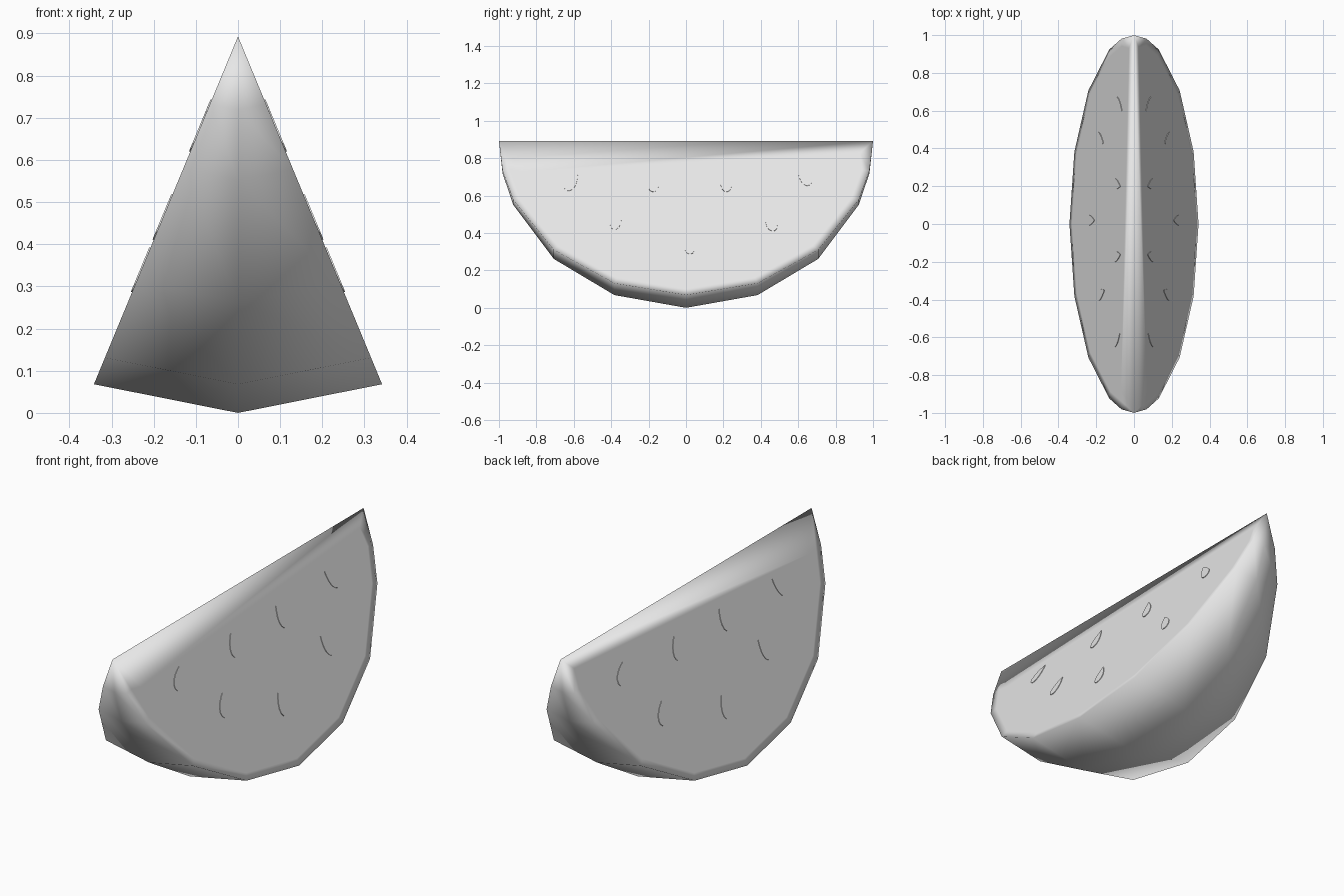
import bpy, bmesh
from math import sin, cos, pi, radians
from mathutils import Vector

if "Cube" in bpy.data.objects:
    bpy.data.objects.remove(bpy.data.objects["Cube"])

RADIUS = 0.893          # height of the wedge under its straight top edge
HALF = pi / 8           # half of the wedge angle

mat = bpy.data.materials.new("light grey")
mat.use_nodes = True
grey = (0.8, 0.8, 0.8, 1)
mat.diffuse_color = grey
mat.node_tree.nodes["Principled BSDF"].inputs["Base Color"].default_value = grey


def on_slice(y, depth, angle):
    """Point at a depth below the top edge, swung around that edge."""
    return Vector((depth * sin(angle), y, RADIUS - depth * cos(angle)))


def finish(bm, name, smooth):
    bmesh.ops.recalc_face_normals(bm, faces=bm.faces)
    for f in bm.faces:
        f.smooth = smooth
    mesh = bpy.data.meshes.new(name)
    bm.to_mesh(mesh)
    bm.free()
    mesh.materials.append(mat)
    obj = bpy.data.objects.new(name, mesh)
    bpy.context.collection.objects.link(obj)
    return obj


# Half-round profile of the slice, from the front tip to the back tip
steps = [0, 1, 2, 4, 6, 8, 10, 12, 14, 15, 16]
profile = [(-cos(k * pi / 16), RADIUS * sin(k * pi / 16)) for k in steps]

# Melon slice: curved rind plus two inset cut faces
bm = bmesh.new()
tips = [bm.verts.new(on_slice(y, 0, 0)) for y in (-1, 1)]
rings = []
for angle in (-HALF, 0, HALF):
    rim = [bm.verts.new(on_slice(y, d, angle)) for y, d in profile[1:-1]]
    rings.append([tips[0]] + rim + [tips[1]])

for a, b in zip(rings, rings[1:]):
    for i in range(len(a) - 1):
        quad = [a[i], a[i + 1], b[i + 1], b[i]]
        bm.faces.new(list(dict.fromkeys(quad)))

for ring, angle in ((rings[0], -HALF), (rings[2], HALF)):
    inset = [(-0.87, 0.18)] + [(y * 0.96, d * 0.96) for y, d in profile[1:-1]] + [(0.93, 0.07)]
    inner = [bm.verts.new(on_slice(y, d, angle)) for y, d in inset]
    for i in range(len(ring)):
        j = (i + 1) % len(ring)
        bm.faces.new([ring[i], ring[j], inner[j], inner[i]])
    bm.faces.new(inner)
finish(bm, "melon_slice", True)

# Seeds: thin teardrop plates fanned out over both cut faces
seed_spots = [(-0.61, 0.24), (-0.17, 0.24), (0.21, 0.24), (0.63, 0.21),
              (-0.37, 0.46), (0.02, 0.6), (0.45, 0.47)]


def add_seed(name, y, depth, side):
    bm = bmesh.new()
    tilt = radians(55 * y)
    normal = Vector((side * cos(HALF), 0, sin(HALF)))
    verts = []
    for k in range(14):
        t = 2 * pi * k / 14
        along = -0.057 * cos(t)
        across = 0.036 * sin(t) * sin(t / 2)
        v = along * cos(tilt) - across * sin(tilt)
        u = along * sin(tilt) + across * cos(tilt)
        verts.append(bm.verts.new(on_slice(y + u, depth + v, side * HALF)))
    base = bm.faces.new(verts)
    top = bmesh.ops.extrude_face_region(bm, geom=[base])["geom"]
    bmesh.ops.translate(bm, vec=normal * 0.003,
                        verts=[g for g in top if isinstance(g, bmesh.types.BMVert)])
    finish(bm, name, False)


for side, label in ((1, "left"), (-1, "right")):
    for n, (y, depth) in enumerate(seed_spots):
        add_seed(f"{label}_seed_{n + 1}", y, depth, side)
